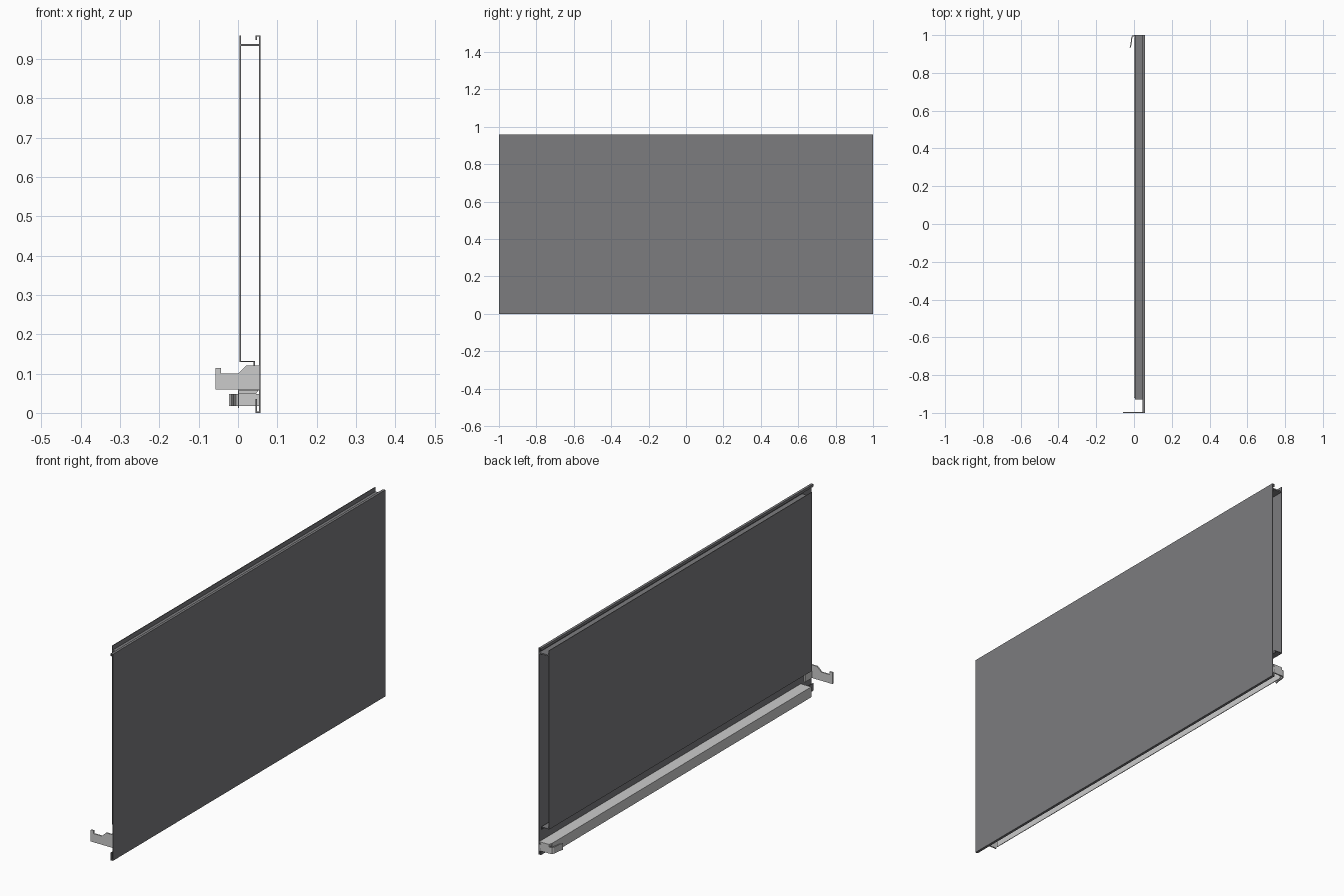
import bpy, bmesh
from mathutils import Vector

if "Cube" in bpy.data.objects:
    bpy.data.objects.remove(bpy.data.objects["Cube"])

dark = bpy.data.materials.new("dark_sheet")
dark.diffuse_color = (0.2, 0.2, 0.21, 1)
dark.use_nodes = True
dark.node_tree.nodes["Principled BSDF"].inputs["Base Color"].default_value = dark.diffuse_color


def thicken(path, t):
    """Closed outline of a folded sheet: path plus its mitred offset to the left."""
    pts = [Vector(p) for p in path]
    dirs = [(b - a).normalized() for a, b in zip(pts, pts[1:])]
    off = []
    for i, p in enumerate(pts):
        d0, d1 = dirs[max(i - 1, 0)], dirs[min(i, len(dirs) - 1)]
        n0, n1 = Vector((-d0.y, d0.x)), Vector((-d1.y, d1.x))
        off.append(p + (n0 + n1) * (t / (1 + n0.dot(n1))))
    return pts + off[::-1]


def extrude(name, outline, lo, hi, axis="y", mat=None):
    """Extrude an xz outline along y, or an xy outline along z."""
    bm = bmesh.new()
    place = (lambda p: (p[0], lo, p[1])) if axis == "y" else (lambda p: (p[0], p[1], lo))
    face = bm.faces.new([bm.verts.new(place(p)) for p in outline])
    res = bmesh.ops.extrude_face_region(bm, geom=[face])
    move = (0, hi - lo, 0) if axis == "y" else (0, 0, hi - lo)
    bmesh.ops.translate(bm, vec=move,
                        verts=[v for v in res["geom"] if isinstance(v, bmesh.types.BMVert)])
    bmesh.ops.recalc_face_normals(bm, faces=bm.faces)
    me = bpy.data.meshes.new(name)
    bm.to_mesh(me)
    bm.free()
    if mat:
        me.materials.append(mat)
    ob = bpy.data.objects.new(name, me)
    bpy.context.collection.objects.link(ob)
    return ob


T = 0.003      # sheet thickness
START = -0.93  # inner skin stops short of the front end

# outer skin with folded bottom hem and top lip
outer = [(0.045, 0.035), (0.045, 0), (0.057, 0), (0.057, 0.96), (0.045, 0.96), (0.045, 0.948)]
extrude("outer_skin", thicken(outer, T), -1, 1, mat=dark)

# inner skin with a stepped bottom flange, open at both ends
inner = [(0.004, 0.96), (0.004, 0.129), (0.04, 0.129), (0.04, 0.12)]
inner_outline = thicken(inner, T)
# bottom flange folds downward, so offset stays inside the hollow
extrude("inner_skin", inner_outline, START, 1, mat=dark)

# floor of the channel along the top edge
extrude("top_channel_floor", [(0.006, 0.933), (0.055, 0.933), (0.055, 0.939), (0.006, 0.939)],
        START, 1, mat=dark)

# angle rail along the bottom
rail = [(0.055, 0.06), (0.0, 0.06), (0.0, 0.012)]
extrude("bottom_rail", thicken(rail, T), -0.92, 0.985)

# front end bracket: hooked plate plus flange on the outer skin
plate = [(-0.057, 0.06), (0.054, 0.06), (0.054, 0.121), (0.022, 0.121), (0.0, 0.1),
         (-0.043, 0.1), (-0.043, 0.114), (-0.057, 0.114)]
extrude("front_bracket", plate, -1, -0.994)
extrude("front_bracket_flange", [(0.048, 0.06), (0.054, 0.06), (0.054, 0.121), (0.048, 0.121)],
        -0.994, -0.945)

# back end hook: strip bent round toward the front
hook = [(0.054, 1.0), (0.0, 1.0), (-0.009, 0.997), (-0.014, 0.99), (-0.016, 0.978),
        (-0.018, 0.955), (-0.023, 0.935)]
extrude("back_hook", thicken(hook, 0.006), 0.018, 0.048, axis="z")
extrude("back_hook_plate", [(0.003, 0.048), (0.045, 0.048), (0.054, 0.06), (0.003, 0.06)],
        0.985, 1.0)
